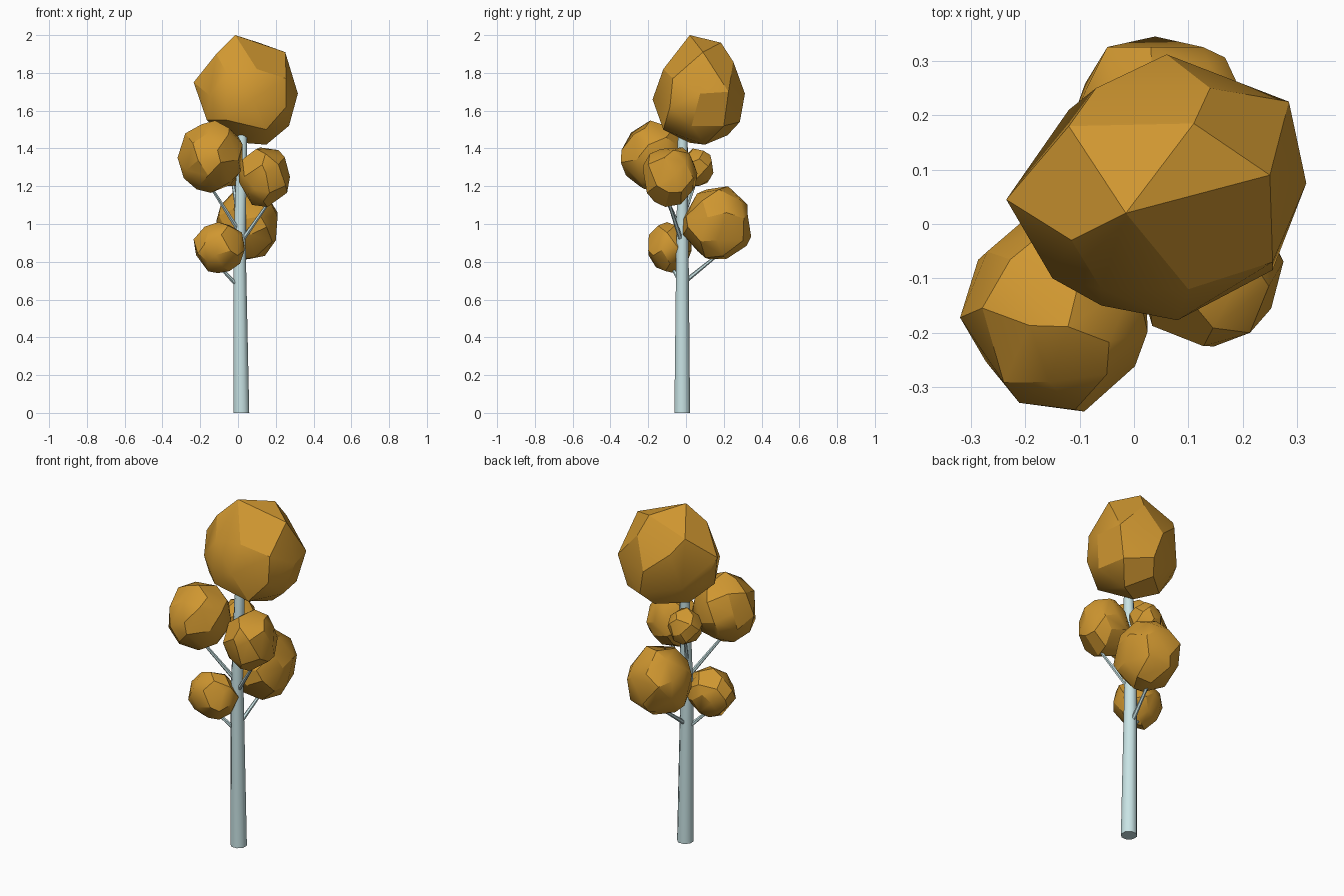
import bpy, bmesh, math, random
from mathutils import Vector

if "Cube" in bpy.data.objects:
    bpy.data.objects.remove(bpy.data.objects["Cube"])


def material(name, rgb):
    m = bpy.data.materials.new(name)
    m.diffuse_color = (*rgb, 1)
    m.use_nodes = True
    m.node_tree.nodes["Principled BSDF"].inputs["Base Color"].default_value = m.diffuse_color
    return m


LEAF = material("leaf_amber", (0.63, 0.31, 0.03))
BARK = material("bark_pale", (0.58, 0.77, 0.78))


def finish(name, bm, mat, angle):
    bmesh.ops.recalc_face_normals(bm, faces=bm.faces)
    me = bpy.data.meshes.new(name)
    bm.to_mesh(me)
    bm.free()
    me.materials.append(mat)
    ob = bpy.data.objects.new(name, me)
    bpy.context.collection.objects.link(ob)
    bpy.ops.object.select_all(action='DESELECT')
    ob.select_set(True)
    bpy.context.view_layer.objects.active = ob
    bpy.ops.object.shade_smooth_by_angle(angle=math.radians(angle))
    return ob


def limb(name, path, sides):
    """Tapered tube through (x, y, z, radius) stations."""
    bm = bmesh.new()
    pts = [Vector(p[:3]) for p in path]
    rings = []
    for i, p in enumerate(pts):
        d = pts[min(i + 1, len(pts) - 1)] - pts[max(i - 1, 0)]
        if sides > 6:
            d = Vector((0, 0, 1))      # trunk rings stay level
        q = d.to_track_quat('Z', 'Y')
        ring = []
        for k in range(sides):
            a = 2 * math.pi * (k + 0.5) / sides
            ring.append(bm.verts.new(p + q @ Vector((math.cos(a), math.sin(a), 0)) * path[i][3]))
        rings.append(ring)
    for a, b in zip(rings, rings[1:]):
        for k in range(sides):
            n = (k + 1) % sides
            bm.faces.new((a[k], a[n], b[n], b[k]))
    bm.faces.new(rings[0][::-1])
    bm.faces.new(rings[-1])
    return finish(name, bm, BARK, 50)


def hull(name, points, merge=10):
    """Faceted convex clump around a handful of points."""
    bm = bmesh.new()
    for p in points:
        bm.verts.new(p)
    bmesh.ops.convex_hull(bm, input=bm.verts)
    loose = [v for v in bm.verts if not v.link_faces]
    bmesh.ops.delete(bm, geom=loose, context='VERTS')
    # merge near-coplanar triangles into larger facets
    bmesh.ops.dissolve_limit(bm, angle_limit=math.radians(merge), verts=bm.verts, edges=bm.edges)
    return finish(name, bm, LEAF, 27)


def foliage(name, lo, hi, count, seed):
    """Clump from jittered sphere points fitted to a box."""
    rnd = random.Random(seed)
    dirs = []
    for i in range(count):
        z = 1 - 2 * (i + 0.5) / count
        a = i * math.pi * (3 - math.sqrt(5)) + seed
        r = math.sqrt(1 - z * z)
        v = Vector((r * math.cos(a), r * math.sin(a), z))
        v += Vector([rnd.uniform(-0.17, 0.17) for _ in range(3)])
        dirs.append(v.normalized() * rnd.uniform(0.97, 1.05))
    mn = [min(v[k] for v in dirs) for k in range(3)]
    mx = [max(v[k] for v in dirs) for k in range(3)]
    hull(name, [[lo[k] + (v[k] - mn[k]) / (mx[k] - mn[k]) * (hi[k] - lo[k]) for k in range(3)]
                for v in dirs])


# trunk
limb("trunk", [(0.018, -0.02, 0, 0.045), (0.008, -0.019, 0.9, 0.035),
               (0.022, -0.018, 1.44, 0.028), (0.025, 0.0, 1.6, 0.022)], 8)

# branches
for i, (a, b) in enumerate([
        ((0.0, -0.02, 0.67), (-0.09, -0.07, 0.765)),
        ((0.01, 0.0, 0.70), (0.04, 0.16, 0.83)),
        ((0.02, -0.025, 0.91), (0.16, -0.09, 1.11)),
        ((0.0, -0.03, 0.97), (-0.14, -0.13, 1.19)),
        ((0.0, -0.01, 1.05), (-0.03, 0.055, 1.24))]):
    limb(f"branch_{i + 1}", [(*a, 0.012), (*b, 0.008)], 6)

# crown, lopsided so its corners are placed by hand
hull("foliage_crown", [
    (-.015, .02, 2.0), (.11, .185, 1.96), (.25, .09, 1.91), (-.115, -.03, 1.9),
    (-.12, .18, 1.88), (.14, .25, 1.86), (-.07, .25, 1.8), (.06, .312, 1.69),
    (-.235, .045, 1.75), (-.06, -.12, 1.8), (.1, -.12, 1.82), (.255, -.07, 1.77),
    (.317, .075, 1.69), (.285, .225, 1.7), (-.15, -.1, 1.68), (-.06, -.15, 1.66),
    (.08, -.177, 1.66), (.255, -.085, 1.62), (-.18, .1, 1.6), (-.12, .21, 1.6),
    (.1, .285, 1.54), (.24, .2, 1.52), (.27, .03, 1.52), (-.165, -.03, 1.55),
    (-.06, -.13, 1.55), (.15, -.12, 1.5), (-.09, .1, 1.47), (.15, .1, 1.42),
    (.02, .02, 1.43), (.05, .22, 1.47)], 6)

# remaining clumps
foliage("foliage_upper_left", (-0.32, -0.345, 1.165), (0.025, 0.015, 1.548), 36, 5)
foliage("foliage_upper_right", (0.003, -0.225, 1.09), (0.275, 0.06, 1.405), 34, 8)
foliage("foliage_upper_back_small", (-0.13, -0.035, 1.2), (0.055, 0.145, 1.40), 28, 11)
foliage("foliage_lower_back", (-0.115, -0.02, 0.815), (0.21, 0.345, 1.2), 36, 14)
foliage("foliage_lower_left", (-0.235, -0.2, 0.74), (0.035, 0.03, 1.01), 34, 17)
